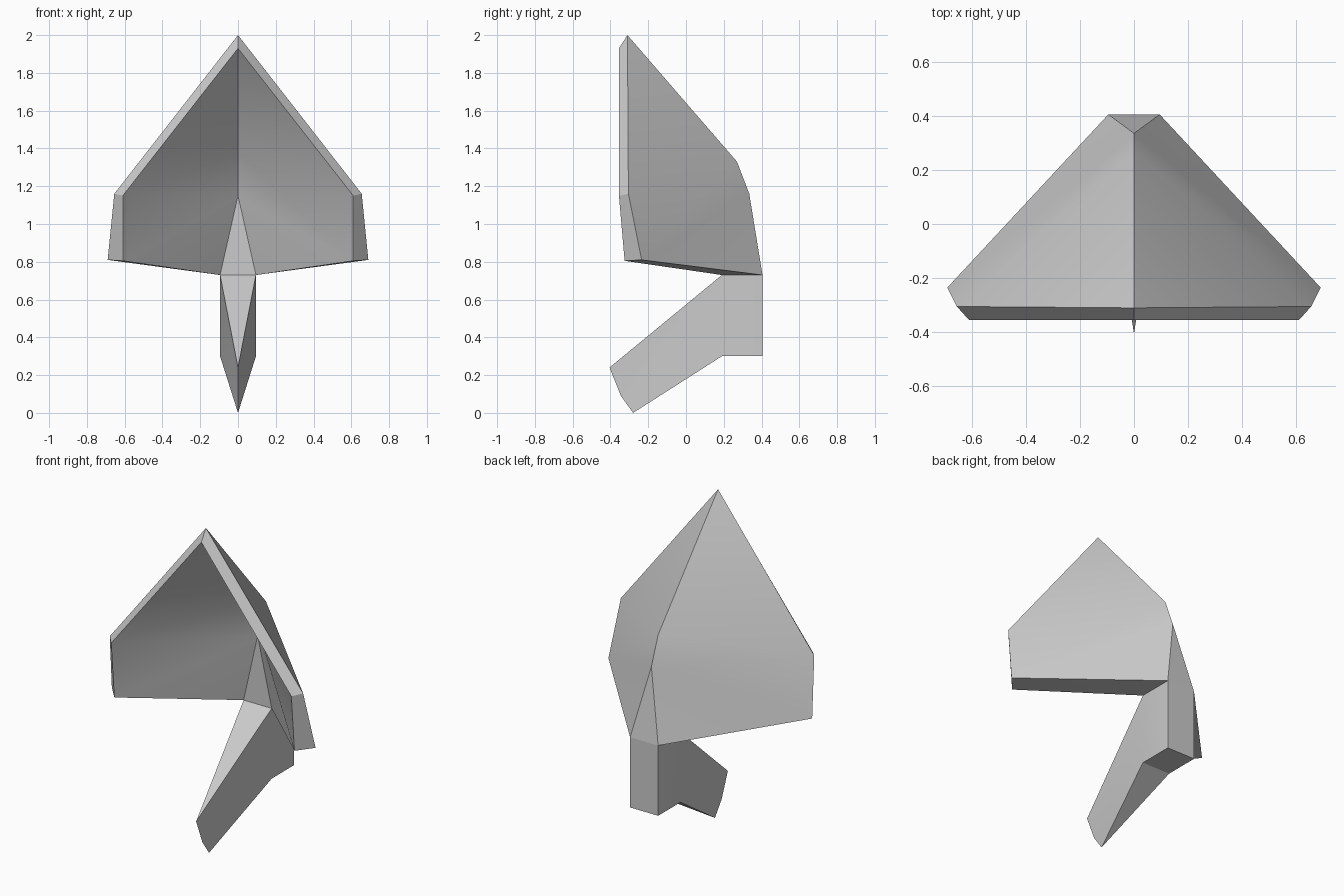
import bpy
import bmesh
import math

cube = bpy.data.objects.get("Cube")
if cube:
    bpy.data.objects.remove(cube, do_unlink=True)

grey = bpy.data.materials.new("plain grey")
grey.use_nodes = True
grey.diffuse_color = (0.6, 0.6, 0.6, 1)
grey.node_tree.nodes["Principled BSDF"].inputs["Base Color"].default_value = (0.6, 0.6, 0.6, 1)


def build_mirrored(name, points, faces):
    """Make a closed, smooth-by-angle mesh from named points of the left half."""
    bm = bmesh.new()
    for side in (1, -1):
        verts = {k: bm.verts.new((side * x, y, z)) for k, (x, y, z) in points.items()}
        for face in faces:
            bm.faces.new([verts[k] for k in face.split()][::side])
    bmesh.ops.remove_doubles(bm, verts=bm.verts, dist=0.0005)
    bmesh.ops.recalc_face_normals(bm, faces=bm.faces)
    mesh = bpy.data.meshes.new(name)
    bm.to_mesh(mesh)
    bm.free()
    mesh.materials.append(grey)
    obj = bpy.data.objects.new(name, mesh)
    bpy.context.collection.objects.link(obj)
    bpy.ops.object.select_all(action="DESELECT")
    obj.select_set(True)
    bpy.context.view_layer.objects.active = obj
    bpy.ops.object.shade_smooth_by_angle(angle=math.radians(30))
    return obj


# Folded shell: outer skin, inner skin, rim and underside
half_width = 0.095
neck_front, neck_back, neck_z = 0.19, 0.405, 0.73
shell_points = {
    "apex": (0, -0.31, 2.0),
    "ridge": (0, 0.27, 1.33),
    "notch": (0, 0.335, 1.16),
    "neck": (half_width, neck_back, neck_z),
    "neck_mid": (0, neck_back, neck_z),
    "wing": (0.655, -0.305, 1.16),
    "corner": (0.69, -0.235, 0.81),
    "in_apex": (0, -0.355, 1.93),
    "in_ridge": (0, 0.12, 1.38),
    "in_notch": (0, 0.19, 1.15),
    "in_neck": (half_width, neck_front, neck_z),
    "in_neck_mid": (0, neck_front, neck_z),
    "in_wing": (0.61, -0.355, 1.15),
    "in_corner": (0.61, -0.325, 0.805),
}
shell_faces = [
    "apex wing ridge", "ridge wing corner notch", "notch corner neck",
    "notch neck neck_mid",
    "in_apex in_ridge in_wing", "in_ridge in_notch in_corner in_wing",
    "in_notch in_neck in_corner", "in_notch in_neck_mid in_neck",
    "apex in_apex in_wing wing", "wing in_wing in_corner corner",
    "corner in_corner in_neck neck", "neck in_neck in_neck_mid neck_mid",
]
build_mirrored("shell", shell_points, shell_faces)

# Handle: upright block with a tapering blade reaching forward
low_z = 0.30
handle_points = {
    "top": (half_width, neck_front, neck_z),
    "top_mid": (0, neck_front, neck_z),
    "back_top": (half_width, neck_back, neck_z),
    "back_top_mid": (0, neck_back, neck_z),
    "low": (half_width, neck_front, low_z),
    "low_mid": (0, neck_front, low_z),
    "back_low": (half_width, neck_back, low_z),
    "back_low_mid": (0, neck_back, low_z),
    "toe": (0, -0.28, 0),
    "toe_bend": (0, -0.345, 0.09),
    "tip": (0, -0.405, 0.24),
}
handle_faces = [
    "top back_top back_low low",
    "top low toe toe_bend", "top toe_bend tip",
    "top tip top_mid", "low low_mid toe",
    "low back_low back_low_mid low_mid",
    "back_top back_top_mid back_low_mid back_low",
    "top top_mid back_top_mid back_top",
]
build_mirrored("handle", handle_points, handle_faces)
